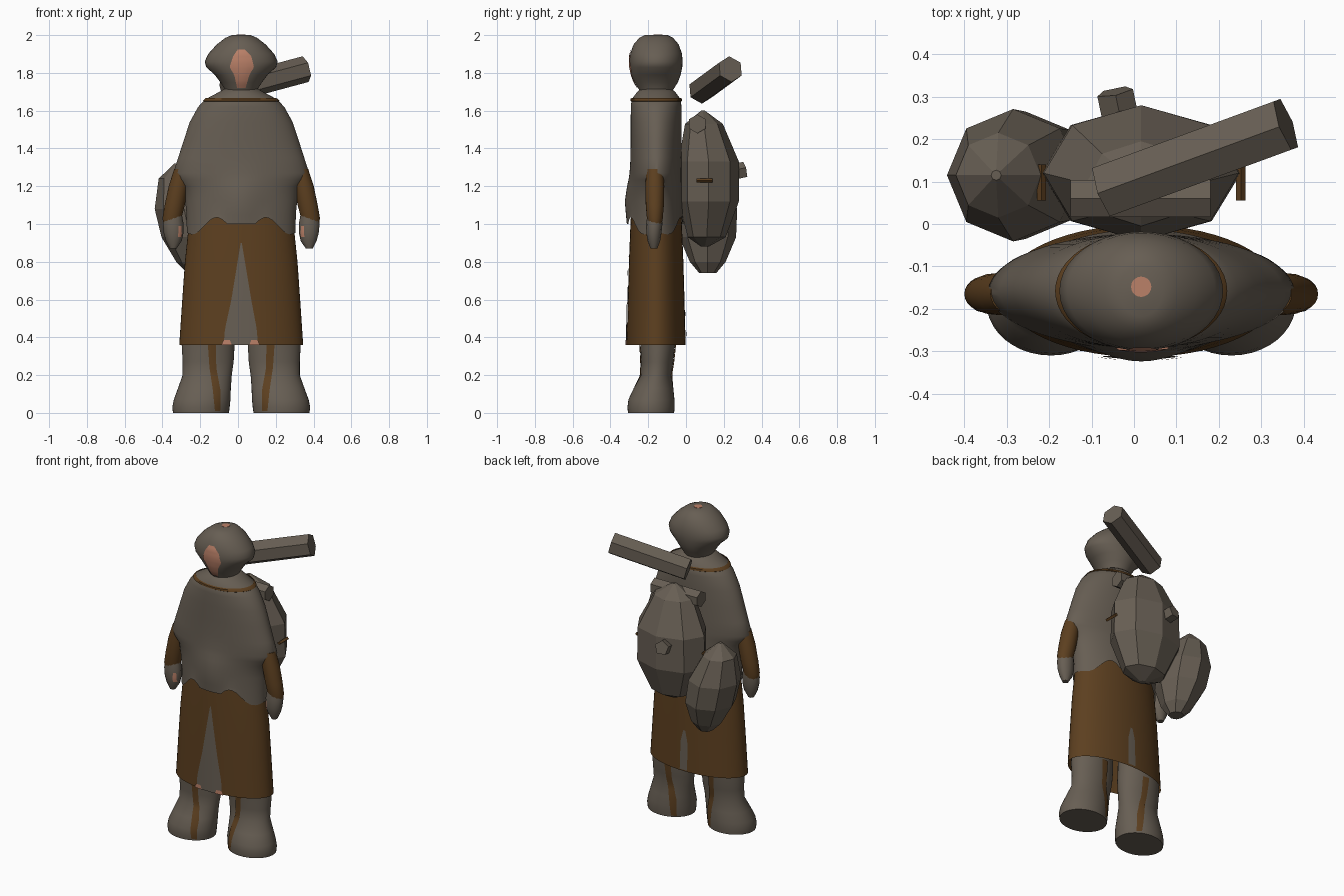
import bpy, math
from mathutils import Vector

cube = bpy.data.objects.get("Cube")
if cube:
    bpy.data.objects.remove(cube)

MID, BACK = 0.017, -0.158  # body axis in x and y


def material(name, rgb):
    m = bpy.data.materials.new(name)
    m.diffuse_color = (*rgb, 1)
    m.use_nodes = True
    m.node_tree.nodes["Principled BSDF"].inputs["Base Color"].default_value = (*rgb, 1)
    return m


GREY = material("grey_cloth", (0.135, 0.112, 0.087))
BROWN = material("brown_cloth", (0.108, 0.050, 0.014))
SKIN = material("skin", (0.50, 0.22, 0.14))


def make(name, verts, faces, mat, smooth=True):
    me = bpy.data.meshes.new(name)
    me.from_pydata(verts, [], faces)
    me.materials.append(mat)
    if smooth:
        me.shade_smooth()
        me.set_sharp_from_angle(angle=math.radians(40))
    ob = bpy.data.objects.new(name, me)
    bpy.context.collection.objects.link(ob)
    return ob


def loft(name, rings, mat, n=40, smooth=True, caps=(True, True), shape=None):
    """Elliptical rings (z, rx, ry, cx, cy), listed from the top down."""
    verts = []
    for i, (z, rx, ry, cx, cy) in enumerate(rings):
        for k in range(n):
            a = 2 * math.pi * k / n
            v = Vector((cx + rx * math.cos(a), cy + ry * math.sin(a), z))
            verts.append(shape(v, i == len(rings) - 1) if shape else v)
    faces = []
    for i in range(len(rings) - 1):
        for k in range(n):
            a, b = i * n + k, i * n + (k + 1) % n
            faces.append((b, a, a + n, b + n))
    if caps[0]:
        faces.append(tuple(range(n)))
    if caps[1]:
        faces.append(tuple(reversed(range(len(verts) - n, len(verts)))))
    return make(name, verts, faces, mat, smooth)


def lerp_rows(rows, z):
    """Interpolate tuples keyed by descending z."""
    for a, b in zip(rows, rows[1:]):
        if b[0] <= z <= a[0]:
            t = (a[0] - z) / (a[0] - b[0])
            return [p + (q - p) * t for p, q in zip(a, b)]
    return rows[0] if z > rows[0][0] else rows[-1]


def patch(name, rings, spans, mat, side=-1, off=0.005, rows=16, cols=6):
    """Thin plate lying on a loft; spans are (z, x_min, x_max), top down."""
    verts, faces = [], []
    for i in range(rows + 1):
        z = spans[0][0] + (spans[-1][0] - spans[0][0]) * i / rows
        _, rx, ry, cx, cy = lerp_rows(rings, z)
        _, x0, x1 = lerp_rows(spans, z)
        for j in range(cols + 1):
            x = x0 + (x1 - x0) * j / cols
            d = math.sqrt(max(0, 1 - ((x - cx) / rx) ** 2))
            verts.append((x, cy + side * (ry * d + off), z))
    w = cols + 1
    for i in range(rows):
        for j in range(cols):
            a = i * w + j
            f = (a, a + w, a + w + 1, a + 1)
            faces.append(f if side < 0 else f[::-1])
    return make(name, verts, faces, mat)


def bar(name, p, q, r, sides, mat):
    p, q = Vector(p), Vector(q)
    bpy.ops.mesh.primitive_cylinder_add(vertices=sides, radius=r, depth=(q - p).length,
                                        location=(p + q) / 2)
    ob = bpy.context.object
    ob.name = name
    ob.rotation_euler = (q - p).to_track_quat('Z', 'Y').to_euler()
    ob.data.materials.append(mat)
    return ob


def body(*rows):
    return [(z, rx, ry, MID, BACK) for z, rx, ry in rows]


# Head wrapped in cloth, with the face showing
head = body((2.0, .05, .06), (1.985, .085, .09), (1.95, .13, .12), (1.90, .175, .137),
            (1.86, .193, .14), (1.83, .185, .138), (1.79, .14, .13), (1.75, .11, .115),
            (1.71, .085, .09), (1.68, .08, .08))
loft("head_wrap", head, GREY)
patch("face", head, [(1.925, .0, .035), (1.89, -.025, .07), (1.83, -.045, .085),
                     (1.79, -.02, .06), (1.72, -.005, .04)], SKIN)
loft("crown_spot", [(2.002, .024, .024, MID, -.148), (1.999, .024, .024, MID, -.148)], SKIN, 20)


# Cloak with a jagged hem and a soft fold at the belly
def drape(v, hem):
    dx = v.x - MID
    if hem:
        v.z = 0.99 + 0.045 * math.cos(2 * math.pi * (abs(dx) - .13) / .26)
        if abs(dx) < .08:
            v.z = 1.0
    if v.y < BACK:
        v.y -= .028 * math.exp(-(dx / .12) ** 2 - ((v.z - 1.12) / .12) ** 2)
    return v


cloak = body((1.72, .08, .075), (1.70, .115, .10), (1.66, .19, .13), (1.62, .228, .134),
             (1.54, .272, .135), (1.45, .302, .135), (1.35, .334, .135), (1.27, .36, .135),
             (1.235, .345, .135), (1.2, .31, .136), (1.12, .296, .138), (1.05, .289, .14),
             (.99, .288, .145))
loft("cloak", cloak, GREY, n=72, caps=(True, False), shape=drape)
loft("collar_trim", body((1.668, .184, .128), (1.663, .193, .136), (1.652, .203, .137),
                         (1.648, .198, .130)), BROWN, n=48, caps=(False, False))

# Long robe, open at the hem, with a front and a back slit
robe = body((1.15, .262, .128), (1.0, .277, .136), (.8, .298, .144), (.6, .312, .150),
            (.36, .328, .156))
loft("robe", robe, BROWN, n=56, caps=(True, False))
patch("front_slit", robe, [(.90, .014, .02), (.6, -.035, .07), (.44, -.07, .10),
                           (.36, -.075, .105)], GREY)
patch("back_slit", robe, [(.62, .008, .022), (.55, -.008, .04), (.37, -.01, .043)], GREY, side=1)
for x in (-.088, .06):
    patch("hem_skin_patch", robe, [(.385, x + .01, x + .045), (.36, x, x + .055)],
          SKIN, off=.008, rows=2)

for s, side in ((1, "left"), (-1, "right")):
    def limb(*rows):
        return [(z, rx, ry, MID + s * dx, cy) for z, dx, rx, cy, ry in rows]

    # Legs and broad boots with a brown seam
    leg = limb((.6, .17, .12, -.15, .10), (.36, .175, .14, -.15, .092),
               (.27, .175, .135, -.152, .085), (.2, .18, .13, -.158, .08),
               (.13, .195, .14, -.172, .105), (.07, .207, .15, -.183, .122),
               (.03, .213, .152, -.185, .125), (0, .213, .148, -.185, .122))
    loft(side + "_leg", leg, GREY)
    for f in (-1, 1):
        seam = [(z, MID + s * d - w, MID + s * d + w) for z, d, w in
                ((.37, .155, .022), (.24, .15, .018), (.12, .13, .02), (.01, .125, .014))]
        patch(side + "_leg_seam", leg, seam, BROWN, side=f)

    # Forearm and hand
    loft(side + "_sleeve", limb((1.29, .31, .045, -.165, .045), (1.2, .332, .052, -.165, .05),
                                (1.1, .352, .053, -.165, .048), (1.03, .367, .05, -.165, .042),
                                (1.0, .367, .044, -.165, .036)), BROWN, n=24)
    hand = limb((1.05, .36, .046, -.166, .038), (1.0, .36, .055, -.168, .043),
                (.95, .358, .052, -.17, .04), (.91, .357, .042, -.17, .033),
                (.87, .36, .018, -.17, .018))
    loft(side + "_hand", hand, GREY, n=12)
    x = MID + s * .324
    patch(side + "_thumb_skin", hand, [(.99, x - .008, x + .008), (.93, x - .01, x + .01)],
          SKIN, rows=4)

# Faceted backpack with a top roll, rear peg and side slots
pack = [(z, rx, ry, MID, cy) for z, rx, ry, cy in
        ((1.6, .012, .01, .09), (1.53, .13, .10, .095), (1.33, .23, .16, .12),
         (1.12, .235, .16, .12), (.93, .14, .10, .11), (.88, .02, .02, .10))]
loft("backpack", pack, GREY, n=8, smooth=False)
bar("pack_top_roll", (-.15, .06, 1.53), (.18, .06, 1.53), .05, 6, GREY)
bar("pack_peg", (-.03, .24, 1.27), (-.045, .312, 1.285), .045, 5, GREY)
for x in (MID - .235, MID + .235):
    slot = bar("pack_slot", (x, .055, 1.23), (x, .14, 1.23), .011, 4, BROWN)

# Faceted side pouch hanging at a slant
pouch = [(z, r, r, cx, .115) for z, r, cx in
         ((1.32, .012, -.325), (1.24, .10, -.32), (1.08, .156, -.285),
          (.93, .15, -.255), (.80, .095, -.232), (.74, .045, -.222))]
loft("side_pouch", pouch, GREY, n=8, smooth=False)
bar("pouch_slot", (-.27, .225, .99), (-.22, .225, .99), .012, 4, BROWN)

# Hexagonal bedroll resting behind the shoulder
bar("bedroll", (-.07, .078, 1.705), (.358, .235, 1.82), .07, 6, GREY)
